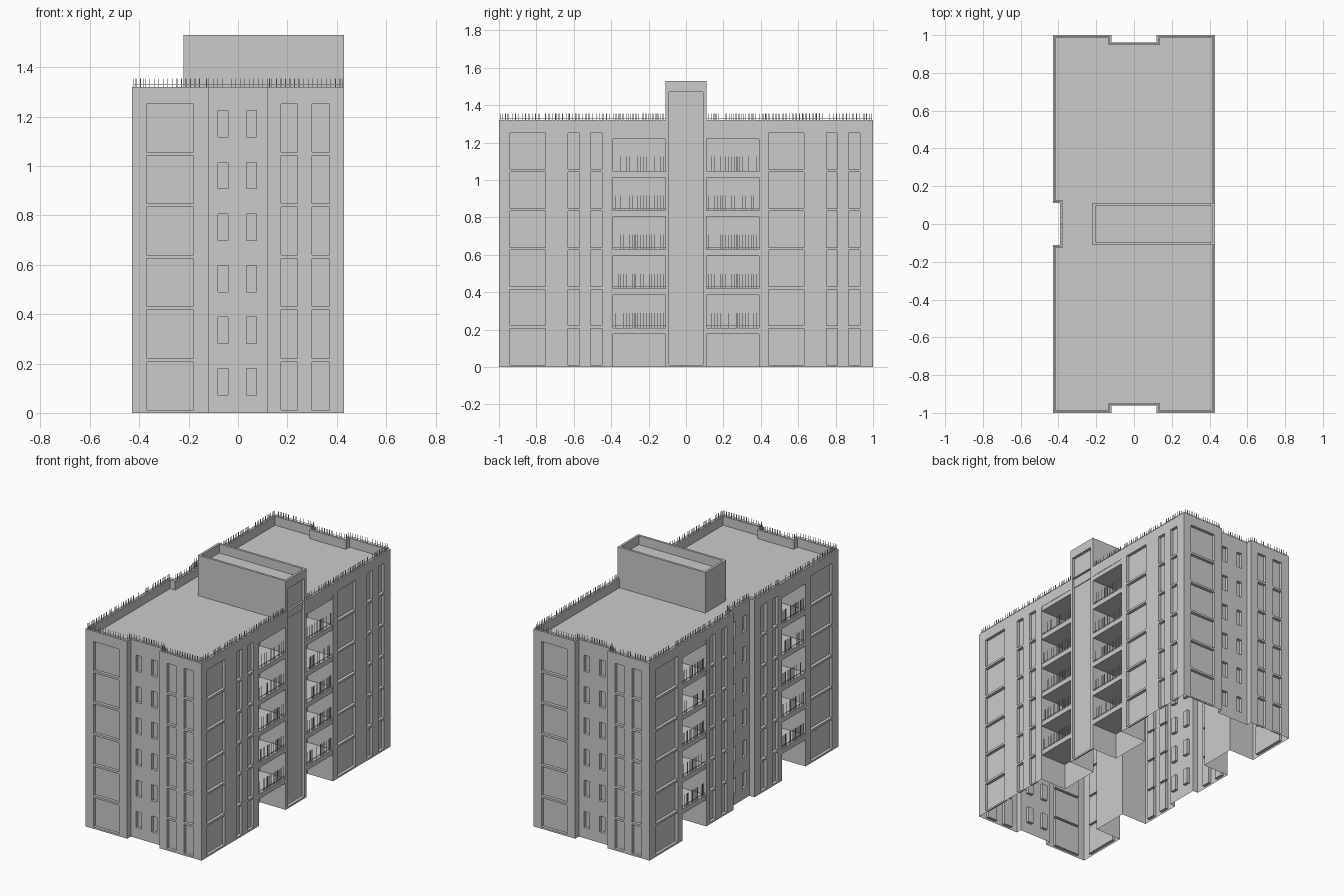
import bpy, bmesh, random
from mathutils import Vector, Matrix

if "Cube" in bpy.data.objects:
    bpy.data.objects.remove(bpy.data.objects["Cube"])

random.seed(3)
W, H, ROOF = 0.43, 1.32, 1.26
TOWER_H, TOWER_ROOF = 1.53, 1.47
ND = 0.038                      # depth of the vertical notches
FLOOR = 0.209
ROWS = [0.012 + FLOOR * i for i in range(6)]


def finish(bm, name):
    bmesh.ops.remove_doubles(bm, verts=bm.verts, dist=1e-5)
    me = bpy.data.meshes.new(name)
    bm.to_mesh(me)
    bm.free()
    ob = bpy.data.objects.new(name, me)
    bpy.context.collection.objects.link(ob)
    return ob


def quad(bm, pts):
    bm.faces.new([bm.verts.new(p) for p in pts])


def box(bm, lo, hi):
    lo, hi = Vector(lo), Vector(hi)
    s = hi - lo
    bmesh.ops.create_cube(bm, size=1, matrix=Matrix.Translation((lo + hi) / 2) @ Matrix.Diagonal((*s, 1)))


def normal(a, b):
    d = (Vector(b) - Vector(a)).normalized()
    return Vector((d.y, -d.x))


def facade(bm, a, b, openings, top, bottom=0.0):
    """Wall from a to b; openings are (start, end, z0, z1, depth) along the wall's axis."""
    n = normal(a, b)
    ax = 0 if abs(n.y) > 0.5 else 1
    s = 1 if b[ax] > a[ax] else -1

    def pt(u, z, depth):
        p = [a[0], a[1], z]
        p[ax] = u
        return Vector(p) - depth * n.to_3d()

    us, zs = {a[ax], b[ax]}, {bottom, top}
    for o in openings:
        us |= {o[0], o[1]}
        zs |= {o[2], o[3]}
    us = sorted(us, reverse=s < 0)
    zs = sorted(zs)
    for u0, u1 in zip(us, us[1:]):
        for z0, z1 in zip(zs, zs[1:]):
            um, zm = (u0 + u1) / 2, (z0 + z1) / 2
            d = next((o[4] for o in openings if o[0] < um < o[1] and o[2] < zm < o[3]), 0)
            quad(bm, [pt(u0, z0, d), pt(u1, z0, d), pt(u1, z1, d), pt(u0, z1, d)])
    # reveals around each opening
    for u0, u1, z0, z1, d in openings:
        if s < 0:
            u0, u1 = u1, u0
        c = [(u0, z0), (u1, z0), (u1, z1), (u0, z1)]
        for i in range(4):
            if i == 0 and z0 == 0:
                continue
            p, q = c[i], c[(i + 1) % 4]
            quad(bm, [pt(*p, 0), pt(*q, 0), pt(*q, d), pt(*p, d)])


def inset(outline, t):
    res = []
    for i, p in enumerate(outline):
        n0 = normal(outline[i - 1], p)
        n1 = normal(p, outline[(i + 1) % len(outline)])
        off = n0 if n0.dot(n1) > 0.9 else n0 + n1
        res.append(Vector(p) - t * off)
    return res


def parapet(bm, outline, top, roof, t=0.015):
    inner = inset(outline, t)
    k = len(outline)
    for i in range(k):
        j = (i + 1) % k
        quad(bm, [(*outline[i], top), (*outline[j], top), (*inner[j], top), (*inner[i], top)])
        quad(bm, [(*inner[i], top), (*inner[j], top), (*inner[j], roof), (*inner[i], roof)])
    quad(bm, [(*p, roof) for p in inner])


def windows(spans, d=0.02, z=0.0, h=0.195):
    return [(u0, u1, r + z, r + z + h, d) for u0, u1 in spans for r in ROWS]


def flip(spans):
    return [(-b, -a) for a, b in spans]


# footprint, counter-clockwise from the front left corner
outline = [(-W, -1), (-.12, -1), (-.12, -1 + ND), (.12, -1 + ND), (.12, -1), (W, -1),
           (W, -.11), (W, .11), (W, 1), (.12, 1), (.12, 1 - ND), (-.12, 1 - ND), (-.12, 1),
           (-W, 1), (-W, .11), (-W + ND, .11), (-W + ND, -.11), (-W, -.11)]

wide = [(-.37, -.18)]
narrow = [(.175, .24), (.30, .37)]
slits = [(-.08, -.04), (.035, .075)]
side = [(-.94, -.75), (-.63, -.57), (-.51, -.45)]
left = [(.70, .93), (.30, .36), (.18, .24)]
REC, LREC = (.11, .39), (.40, .65)
DEPTH = 0.19


def recess(a, b):
    return [(a, b, 0, 1.25, DEPTH)]


# openings per wall segment
holes = {
    0: windows(wide), 2: windows(slits, z=.06, h=.107), 4: windows(narrow),
    5: windows(side) + recess(-REC[1], -REC[0]),
    6: [(-.09, .09, .012, 1.47, .02)],
    7: windows([(a + 1.38, b + 1.38) for a, b in side]) + recess(*REC),
    8: windows(flip(wide)), 10: windows(flip(slits), z=.06, h=.107), 12: windows(flip(narrow)),
    13: windows(left) + recess(*LREC),
    15: windows(slits, z=.06, h=.107),
    17: windows(flip(left)) + recess(-LREC[1], -LREC[0]),
}

# main walls, open underneath
bm = bmesh.new()
for i, p in enumerate(outline):
    facade(bm, p, outline[(i + 1) % len(outline)], holes.get(i, []), TOWER_H if i == 6 else H)
finish(bm, "walls")

# roof deck with parapet
bm = bmesh.new()
parapet(bm, outline, H, ROOF)
finish(bm, "roof")

# stair tower above the roof
bm = bmesh.new()
tower = [(-.22, -.11), (W, -.11), (W, .11), (-.22, .11)]
for i in (0, 2, 3):
    facade(bm, tower[i], tower[(i + 1) % 4], [], TOWER_H, ROOF)
parapet(bm, tower, TOWER_H, TOWER_ROOF)
finish(bm, "stair_tower")

# balcony slabs and their railings
slabs, rails = bmesh.new(), bmesh.new()
for sx, (a, b) in ((1, REC), (-1, LREC)):
    for sy in (1, -1):
        y0, y1 = sorted((sy * a, sy * b))
        x0, x1 = sorted((sx * (W - DEPTH), sx * (W - .002)))
        for i in range(6):
            top = .21 + FLOOR * i - (.002 if i == 5 else 0)
            box(slabs, (x0, y0, top - .033), (x1, y1, top))
            if i == 5:
                continue
            x = sx * (W - .01)
            box(rails, (x - .001, y0, top + .012), (x + .001, y1, top + .014))
            for k in range(18):
                if random.random() < .3:
                    continue
                y = y0 + .012 + k * (y1 - y0 - .024) / 17
                box(rails, (x - .0015, y - .0015, top), (x + .0015, y + .0015, top + .08))
finish(slabs, "balcony_slabs")
finish(rails, "balcony_railings")

# railing posts along the parapet
bm = bmesh.new()
path = inset(outline, .008)
for i, p in enumerate(path):
    if i == 6:
        continue
    q = path[(i + 1) % len(path)]
    n = max(1, round((q - p).length / .018))
    for k in range(n):
        if random.random() < .15:
            continue
        c = p.lerp(q, (k + .5) / n)
        box(bm, (c.x - .0015, c.y - .0015, H), (c.x + .0015, c.y + .0015, H + .035))
    lo = (min(p.x, q.x) - .001, min(p.y, q.y) - .001, H + .01)
    hi = (max(p.x, q.x) + .001, max(p.y, q.y) + .001, H + .012)
    box(bm, lo, hi)
finish(bm, "roof_railing")
